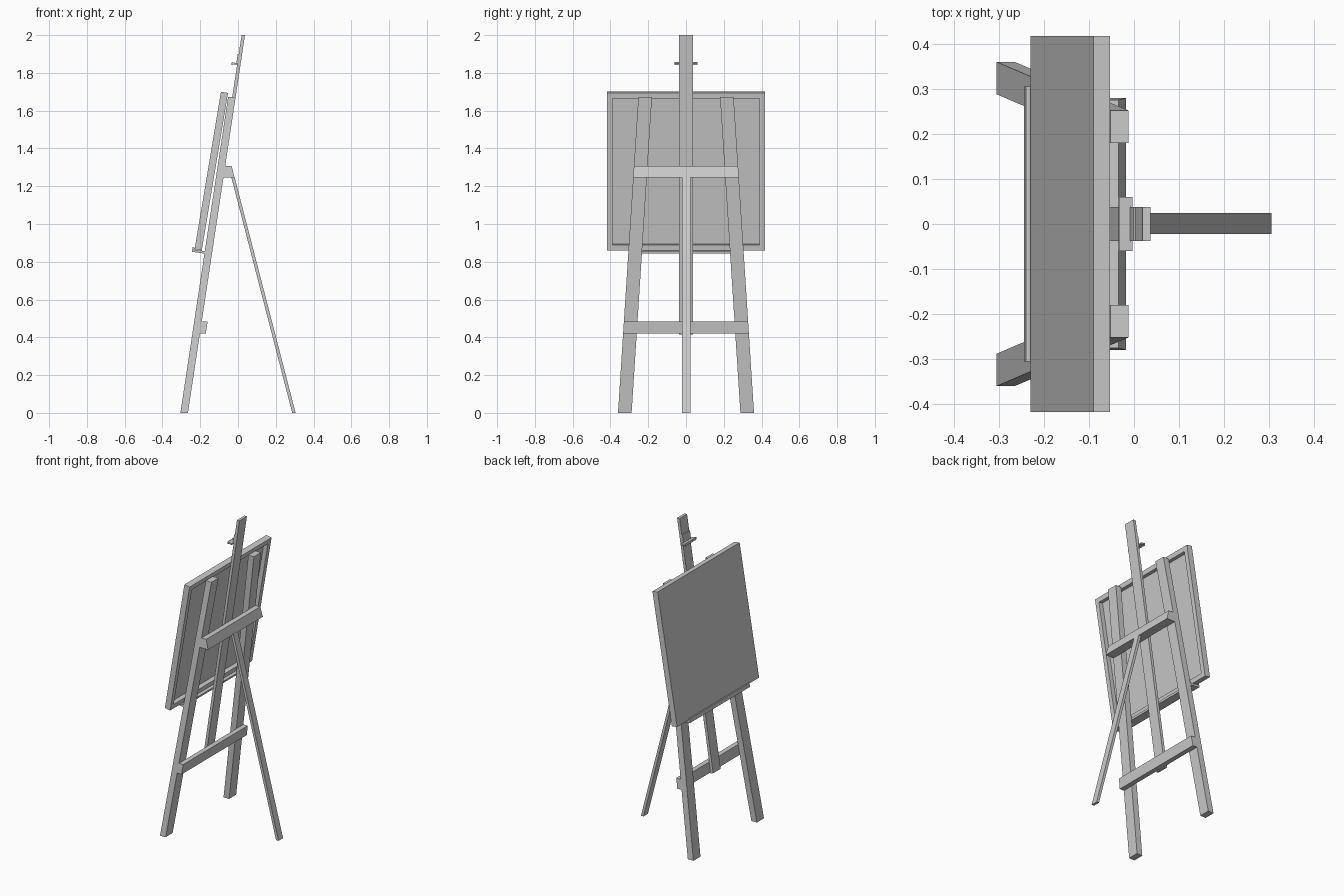
import bpy, bmesh

if "Cube" in bpy.data.objects:
    bpy.data.objects.remove(bpy.data.objects["Cube"])

LEAN = 0.151  # backward lean of the front frame (x per z)


def rear(z):
    """x of the rear plane of the front legs at height z"""
    return -0.265 + LEAN * z


def outer(z):
    """outer y of the splayed front legs at height z"""
    return 0.36 - 0.0645 * z


def add_mesh(name, bm):
    bmesh.ops.recalc_face_normals(bm, faces=bm.faces)
    me = bpy.data.meshes.new(name)
    bm.to_mesh(me)
    bm.free()
    ob = bpy.data.objects.new(name, me)
    bpy.context.collection.objects.link(ob)
    return ob


def loft(name, a, b):
    """solid between two matching point loops"""
    bm = bmesh.new()
    va = [bm.verts.new(p) for p in a]
    vb = [bm.verts.new(p) for p in b]
    n = len(a)
    bm.faces.new(va)
    bm.faces.new(vb)
    for i in range(n):
        j = (i + 1) % n
        bm.faces.new((va[i], va[j], vb[j], vb[i]))
    return add_mesh(name, bm)


def prism(name, profile, y0, y1):
    """xz profile extruded along y"""
    return loft(name, [(x, y0, z) for x, z in profile], [(x, y1, z) for x, z in profile])


def rect(x0, x1, y0, y1, z):
    return [(x0, y0, z), (x1, y0, z), (x1, y1, z), (x0, y1, z)]


# Splayed front legs
for side, s in (("left", 1), ("right", -1)):
    ends = [rect(rear(z) - 0.04, rear(z), s * (outer(z) - 0.072), s * outer(z), z)
            for z in (0, 1.672)]
    loft("front_leg_" + side, *ends)

# Central mast, rear flush with the legs
prism("mast", [(rear(0.42) - 0.019, 0.42), (rear(0.415), 0.415),
               (rear(2), 2.0), (rear(2) - 0.018, 2.0)], -0.038, 0.038)


# Cross rails on the back of the legs, ends cut along the splay
def rail(name, z0, z1, x0, x1):
    loft(name, rect(rear(z0), x0, -outer(z0), outer(z0), z0),
         rect(rear(z1), x1, -outer(z1), outer(z1), z1))


rail("lower_rail", 0.42, 0.485, rear(0.42) + 0.031, rear(0.485) + 0.031)
rail("upper_hinge_rail", 1.245, 1.307, -0.018, -0.034)

# Rear prop leg hanging from the hinge rail
prism("rear_leg", [(-0.036, 1.25), (-0.0185, 1.25), (0.305, 0), (0.287, 0)], -0.022, 0.024)

# Ledge with a raised front lip
prism("canvas_ledge", [(-0.176, 0.843), (-0.244, 0.853), (-0.240, 0.878), (-0.230, 0.876),
                       (-0.2325, 0.864), (-0.174, 0.856)], -0.305, 0.305)


# Stretched canvas: open-backed tray, in local depth u and height v
def canvas_pt(u, y, v):
    return (-0.2295 + 0.986 * u + 0.1645 * v, y, 0.866 - 0.1645 * u + 0.986 * v)


def loop(u, w, v0, v1):
    return [canvas_pt(u, y, v) for y, v in ((-w, v0), (w, v0), (w, v1), (-w, v1))]


H = 0.846
bm = bmesh.new()
loops = [[bm.verts.new(p) for p in l] for l in (
    loop(0, 0.418, 0, H), loop(0.038, 0.418, 0, H),
    loop(0.038, 0.388, 0.03, H - 0.03), loop(0.01, 0.388, 0.03, H - 0.03))]
for a, b in zip(loops, loops[1:]):
    for i in range(4):
        j = (i + 1) % 4
        bm.faces.new((a[i], a[j], b[j], b[i]))
bm.faces.new(loops[0])
bm.faces.new(loops[-1])
add_mesh("canvas", bm)

# Top clamp: plate against the mast, shelf and small lip
mf = rear(1.85) - 0.018
prism("clamp_back", [(mf - 0.006, 1.845), (mf, 1.845), (mf + 0.008, 1.9), (mf + 0.002, 1.9)],
      -0.038, 0.038)
prism("clamp_shelf", [(-0.033, 1.847), (mf, 1.842), (mf, 1.851), (-0.033, 1.856)], -0.06, 0.06)
prism("clamp_lip", [(-0.034, 1.842), (-0.028, 1.841), (-0.027, 1.856), (-0.033, 1.857)],
      -0.06, 0.06)
